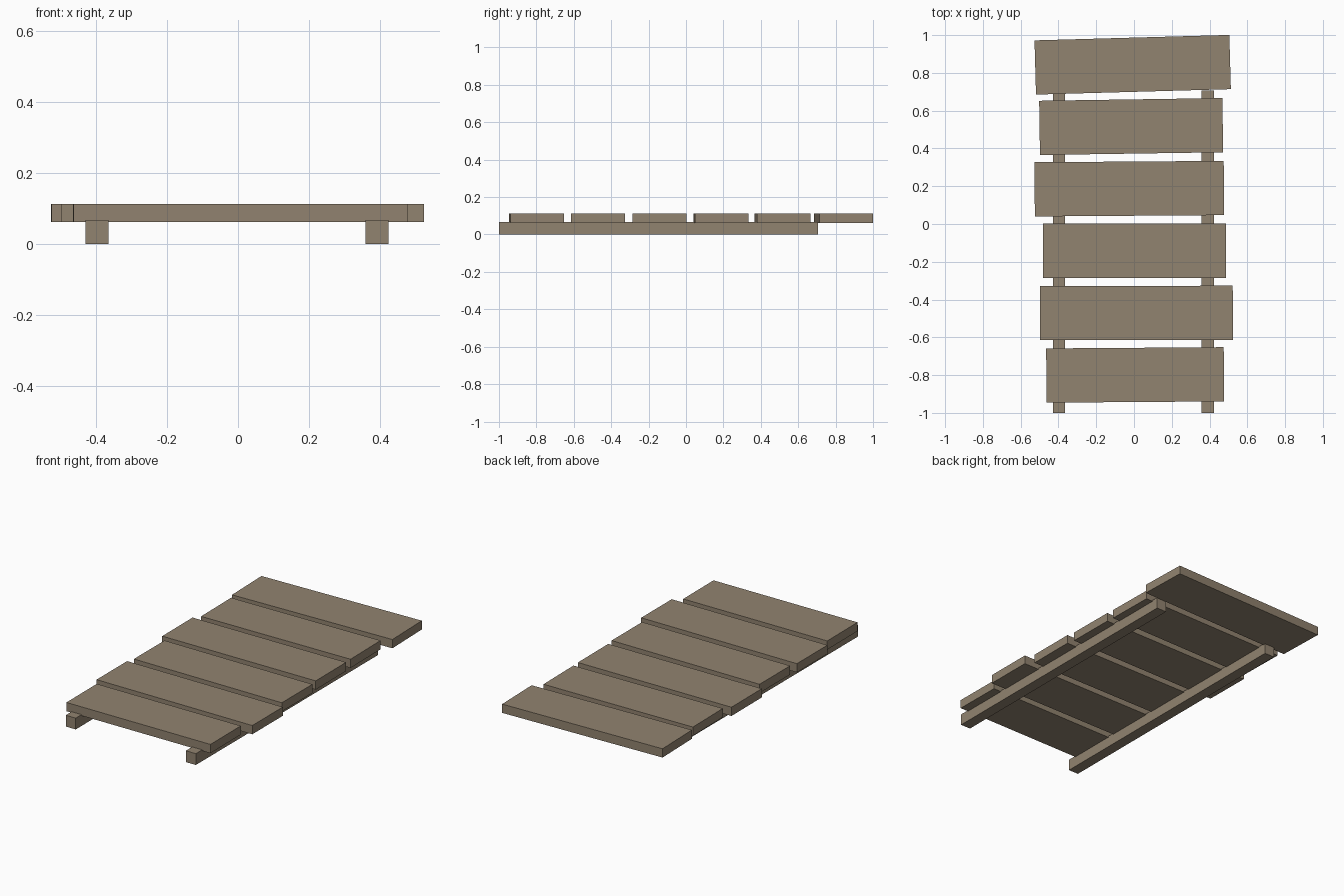
import bpy
import math

cube = bpy.data.objects.get("Cube")
if cube:
    bpy.data.objects.remove(cube, do_unlink=True)

# Weathered wood, shared by every part
WOOD = (0.285, 0.227, 0.16, 1.0)
wood = bpy.data.materials.new("weathered_wood")
wood.use_nodes = True
wood.diffuse_color = WOOD
bsdf = next(n for n in wood.node_tree.nodes if n.type == 'BSDF_PRINCIPLED')
bsdf.inputs["Base Color"].default_value = WOOD
bsdf.inputs["Roughness"].default_value = 0.9


def board(name, center, size, degrees=0.0):
    """Rectangular timber, turned about the vertical axis."""
    bpy.ops.mesh.primitive_cube_add(size=1, location=center)
    obj = bpy.context.object
    obj.name = name
    obj.scale = size
    bpy.ops.object.transform_apply(location=False, rotation=False, scale=True)
    obj.rotation_euler.z = math.radians(degrees)
    obj.data.materials.append(wood)
    return obj


# Two long bearers under the deck
for side, x in (("right", -0.397), ("left", 0.391)):
    board(f"{side}_bearer", (x, -0.147, 0.0335), (0.065, 1.706, 0.067))

# Deck planks, front to back: centre x, centre y, length, slight twist
PLANK_WIDTH, PLANK_BOTTOM, PLANK_TOP = 0.287, 0.061, 0.113
planks = [
    (0.006, -0.799, 0.94, 0.4),
    (0.013, -0.471, 1.02, 0.1),
    (0.002, -0.142, 0.97, 0.0),
    (-0.025, 0.187, 1.002, 0.4),
    (-0.015, 0.516, 0.97, 0.85),
    (-0.007, 0.843, 1.032, 1.6),
]
for i, (x, y, length, twist) in enumerate(planks, 1):
    board(f"deck_plank_{i}", (x, y, (PLANK_BOTTOM + PLANK_TOP) / 2),
          (length, PLANK_WIDTH, PLANK_TOP - PLANK_BOTTOM), twist)
